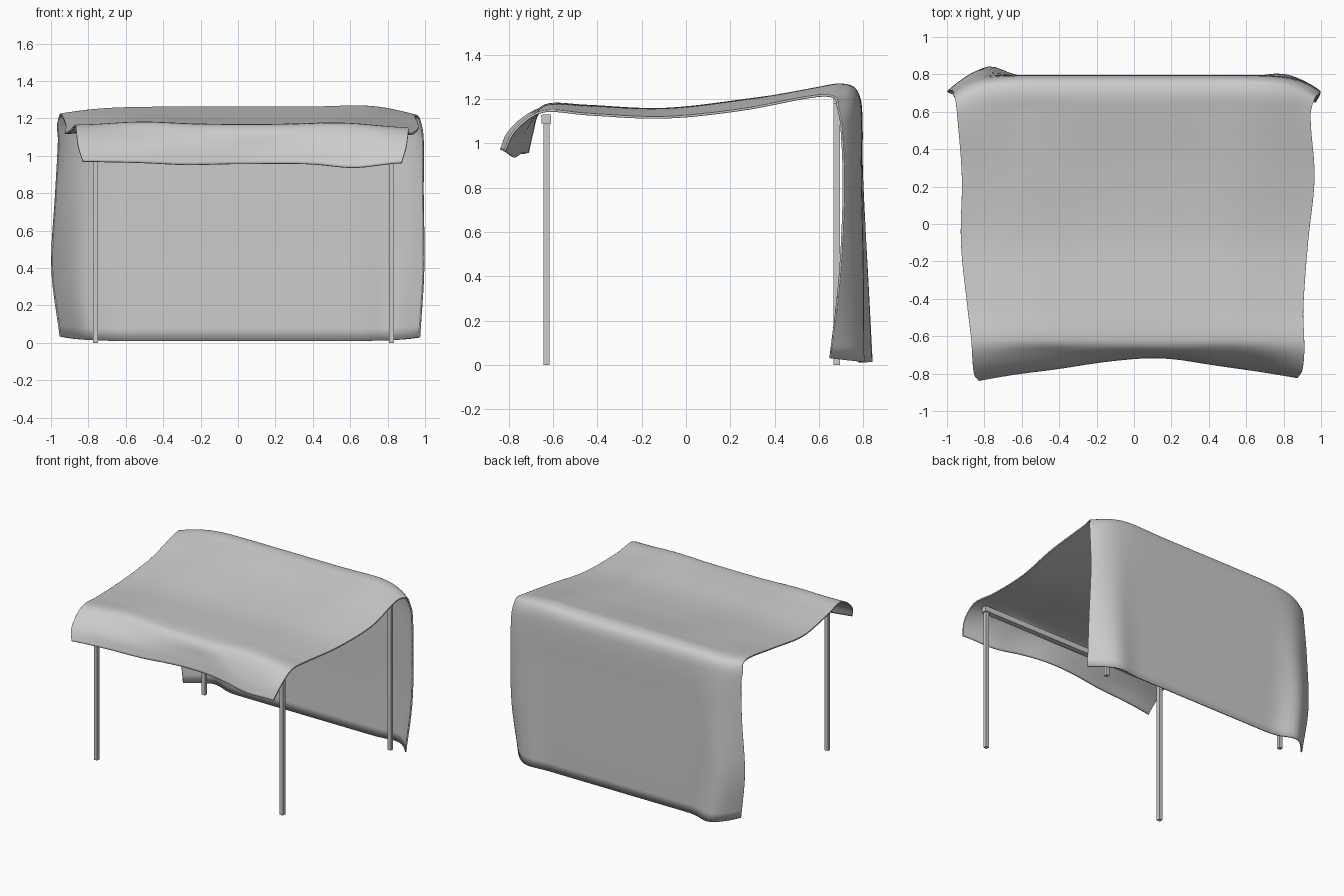
import bpy, bmesh, math
from mathutils import Vector

if "Cube" in bpy.data.objects:
    bpy.data.objects.remove(bpy.data.objects["Cube"])

# Cloth guide lines, front hem -> roof -> back hem
MID = [(-.72, .957), (-.70, 1.05), (-.67, 1.13), (-.62, 1.162), (-.45, 1.162), (-.1, 1.15), (.3, 1.19),
       (.6, 1.245), (.7, 1.258), (.765, 1.235), (.79, 1.15), (.79, .8), (.79, .4), (.785, .01)]
RIGHT = [(.875, -.82, .965), (.90, -.78, 1.05), (.91, -.70, 1.12), (.91, -.62, 1.145), (.905, -.45, 1.13),
         (.93, -.1, 1.115), (.965, .25, 1.15), (.943, .58, 1.21), (.965, .67, 1.205), (.98, .685, 1.16),
         (.99, .70, 1.08), (.99, .71, .8), (.993, .69, .4), (.97, .645, .03)]
LEFT = [(-.83, -.835, .97), (-.855, -.80, 1.05), (-.865, -.71, 1.13), (-.87, -.62, 1.16), (-.89, -.45, 1.14),
        (-.925, -.1, 1.12), (-.92, .25, 1.16), (-.945, .58, 1.22), (-.955, .67, 1.21), (-.965, .685, 1.16),
        (-.96, .70, 1.08), (-.975, .71, .8), (-.995, .70, .4), (-.95, .68, .035)]
# How tightly the side edges turn at each guide row
TURN = [1.5, 1.5, 2, 2, 2, 2, 3, 4, 6, 8, 9, 9, 9, 9]


def bump(u, center, width):
    return math.exp(-((u - center) / width) ** 2)


def control(i, u):
    edge = RIGHT[i] if u >= 0 else LEFT[i]
    w = abs(u) ** TURN[i]
    y = MID[i][0] * (1 - w) + edge[1] * w
    z = MID[i][1] * (1 - w) + edge[2] * w
    # flared back corners
    flare = {11: .25, 12: .6, 13: 1}.get(i, 0)
    y += flare * (.07 * bump(u, -.83, .12) + .035 * bump(u, .83, .12))
    # uneven front hem
    if i < 2:
        z -= .025 * bump(u, .7, .2) + .008 * bump(u, -.35, .2)
        y += .012 * bump(u, .2, .2) - .01 * bump(u, -.5, .25)
    # soft puffs in the roof
    if 3 <= i <= 6:
        z += .014 * (bump(u, .6, .25) + bump(u, -.6, .25))
    if 7 <= i <= 9:
        z += .012 * bump(u, .72, .2)
    x = LEFT[i][0] + (RIGHT[i][0] - LEFT[i][0]) * (u + 1) / 2
    return Vector((x, y, z))


def spline(pts, steps):
    # non-uniform cubic through the points
    t = [0]
    for a, b in zip(pts, pts[1:]):
        t.append(t[-1] + max((b - a).length, 1e-4) ** .75)
    n = len(pts)
    tan = []
    for i in range(n):
        a, b = max(i - 1, 0), min(i + 1, n - 1)
        tan.append((pts[b] - pts[a]) / (t[b] - t[a]))
    out = []
    for i in range(n - 1):
        d = t[i + 1] - t[i]
        for k in range(steps):
            s = k / steps
            out.append(pts[i] * (2*s**3 - 3*s*s + 1) + tan[i] * d * (s**3 - 2*s*s + s)
                       + pts[i + 1] * (3*s*s - 2*s**3) + tan[i + 1] * d * (s**3 - s*s))
    out.append(pts[-1])
    return out


# Draped cloth
COLS = 56
bm = bmesh.new()
lines = []
for c in range(COLS + 1):
    u = math.sin(math.pi / 2 * (2 * c / COLS - 1))
    lines.append([bm.verts.new(p) for p in spline([control(i, u) for i in range(len(MID))], 6)])
for a, b in zip(lines, lines[1:]):
    for j in range(len(a) - 1):
        bm.faces.new((a[j], b[j], b[j + 1], a[j + 1]))
mesh = bpy.data.meshes.new("cloth_cover")
bm.to_mesh(mesh)
bm.free()
mesh.shade_smooth()
cloth = bpy.data.objects.new("cloth_cover", mesh)
bpy.context.collection.objects.link(cloth)
thick = cloth.modifiers.new("thickness", 'SOLIDIFY')
thick.thickness = .01
thick.offset = 0


def box(name, center, size):
    bpy.ops.mesh.primitive_cube_add(size=1, location=center)
    ob = bpy.context.object
    ob.name = name
    ob.scale = size
    bpy.ops.object.transform_apply(location=False, rotation=False, scale=True)


# Posts and cross beams
for row, y, top, beam in (("front", -.63, 1.13, .042), ("back", .68, 1.21, .03)):
    for side, x in (("left", -.762), ("right", .82)):
        h = top - .01
        box(f"{row}_{side}_post", (x, y, h / 2), (.028, .028, h))
    box(f"{row}_beam", (.029, y, top - beam / 2), (1.63, beam, beam))
